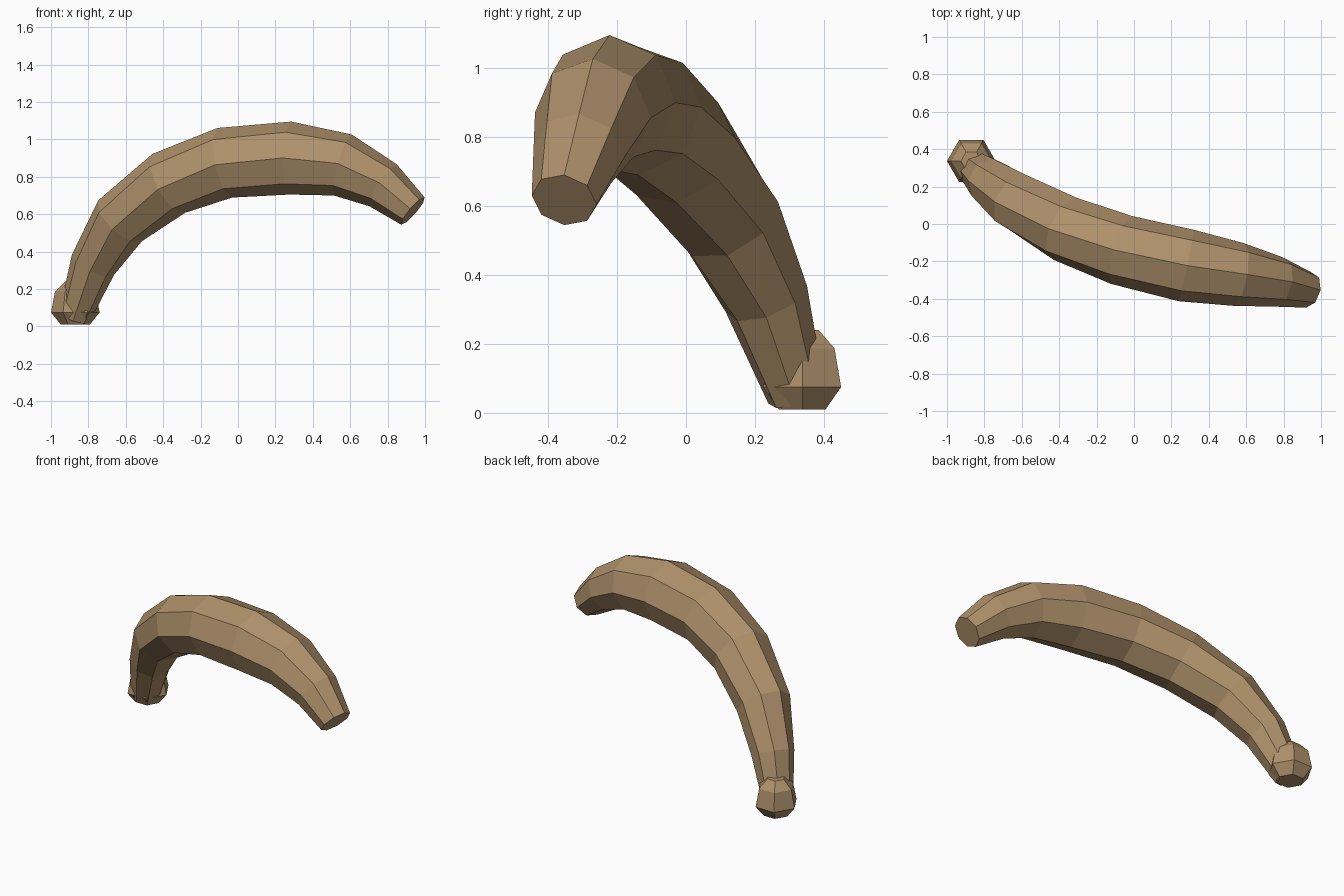
import bpy
import bmesh
from math import cos, sin, tau
from mathutils import Vector

cube = bpy.data.objects.get("Cube")
if cube:
    bpy.data.objects.remove(cube, do_unlink=True)

tan = bpy.data.materials.new("tan_brown")
tan.use_nodes = True
colour = (0.43, 0.285, 0.148, 1)
tan.diffuse_color = colour
tan.node_tree.nodes["Principled BSDF"].inputs["Base Color"].default_value = colour


def loft(name, rings):
    """Skin a closed, flat-shaded body through rings of points."""
    bm = bmesh.new()
    loops = [[bm.verts.new(p) for p in ring] for ring in rings]
    n = len(loops[0])
    for a, b in zip(loops, loops[1:]):
        for i in range(n):
            j = (i + 1) % n
            bm.faces.new((a[i], a[j], b[j], b[i]))
    bm.faces.new(loops[0])
    bm.faces.new(loops[-1])
    bmesh.ops.recalc_face_normals(bm, faces=bm.faces)
    mesh = bpy.data.meshes.new(name)
    bm.to_mesh(mesh)
    bm.free()
    mesh.materials.append(tan)
    obj = bpy.data.objects.new(name, mesh)
    bpy.context.collection.objects.link(obj)
    return obj


def ring(centre, side, up, radius, count):
    return [centre + radius * (cos(tau * i / count) * side + sin(tau * i / count) * up)
            for i in range(count)]


# Curved body: centre x, y, z and radius, from the blunt tip to the knob
path = [
    (0.935, -0.353, 0.617, 0.096),
    (0.775, -0.31, 0.755, 0.134),
    (0.56, -0.27, 0.863, 0.17),
    (0.28, -0.222, 0.90, 0.195),
    (-0.07, -0.138, 0.875, 0.19),
    (-0.37, -0.025, 0.765, 0.18),
    (-0.63, 0.12, 0.565, 0.16),
    (-0.775, 0.233, 0.33, 0.125),
    (-0.875, 0.32, 0.05, 0.085),
]
centres = [Vector(p[:3]) for p in path]
body_rings = []
for k, centre in enumerate(centres):
    along = (centres[max(k - 1, 0)] - centres[min(k + 1, len(path) - 1)]).normalized()
    side = Vector((0, 1, 0))
    side = (side - side.dot(along) * along).normalized()
    body_rings.append(ring(centre, side, along.cross(side), path[k][3], 8))
loft("curved_body", body_rings)

# Six-sided knob at the lower end: height and radius of each level
knob_levels = [(0.01, 0.078), (0.075, 0.13), (0.187, 0.108), (0.24, 0.055)]
loft("end_knob", [ring(Vector((-0.87, 0.337, z)), Vector((1, 0, 0)), Vector((0, 1, 0)), r, 6)
                  for z, r in knob_levels])
